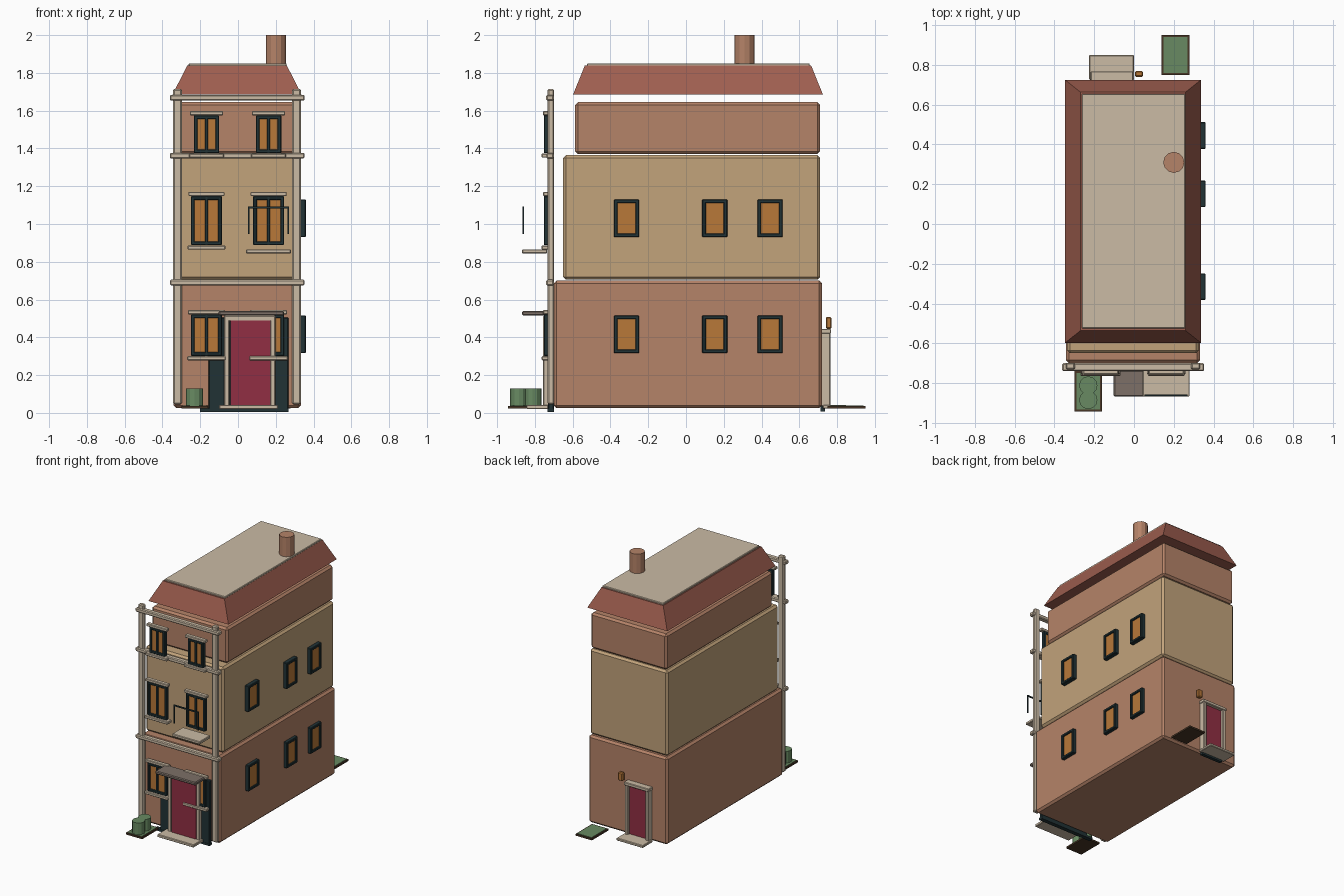
import bpy, bmesh
from mathutils import Vector

cube = bpy.data.objects.get("Cube")
if cube:
    bpy.data.objects.remove(cube, do_unlink=True)


def material(name, r, g, b):
    """Flat material from display values 0-255."""
    lin = [((c / 255 + 0.055) / 1.055) ** 2.4 for c in (r, g, b)] + [1]
    m = bpy.data.materials.new(name)
    m.use_nodes = True
    m.diffuse_color = lin
    bsdf = next(n for n in m.node_tree.nodes if n.type == 'BSDF_PRINCIPLED')
    bsdf.inputs["Base Color"].default_value = lin
    return m


BRICK = material("brick", 181, 131, 104)
TAN = material("tan_plaster", 194, 163, 123)
ROOF = material("roof_tile", 158, 94, 79)
CREAM = material("cream_stone", 203, 187, 165)
TEAL = material("dark_teal", 33, 50, 53)
GLASS = material("amber_glass", 184, 120, 57)
DOOR = material("crimson_door", 145, 47, 67)
GREEN = material("leaf_green", 104, 138, 98)
SLATE = material("canopy_slate", 125, 112, 103)
SOIL = material("dark_brown", 72, 54, 38)


def finish(name, bm, mat, bevel=0):
    if bevel:
        bmesh.ops.bevel(bm, geom=bm.edges[:], offset=bevel, segments=1, affect='EDGES')
    bmesh.ops.recalc_face_normals(bm, faces=bm.faces[:])
    mesh = bpy.data.meshes.new(name)
    bm.to_mesh(mesh)
    bm.free()
    mesh.materials.append(mat)
    obj = bpy.data.objects.new(name, mesh)
    bpy.context.collection.objects.link(obj)
    return obj


def box(name, x, y, z, mat, bevel=0.0, taper=None):
    """Box from (min, max) ranges; taper shrinks the top by (dx, dy)."""
    bm = bmesh.new()
    bmesh.ops.create_cube(bm, size=1)
    lo, hi = Vector((x[0], y[0], z[0])), Vector((x[1], y[1], z[1]))
    for v in bm.verts:
        top = v.co.z > 0
        v.co = Vector([lo[i] + (hi[i] - lo[i]) * (v.co[i] + 0.5) for i in range(3)])
        if taper and top:
            v.co.x += taper[0] if v.co.x < (lo.x + hi.x) / 2 else -taper[0]
            v.co.y += taper[1] if v.co.y < (lo.y + hi.y) / 2 else -taper[1]
    return finish(name, bm, mat, bevel)


def cylinder(name, x, y, z, radius, mat, sides=12):
    bm = bmesh.new()
    bmesh.ops.create_cone(bm, cap_ends=True, segments=sides, radius1=radius,
                          radius2=radius, depth=z[1] - z[0])
    bmesh.ops.translate(bm, verts=bm.verts[:], vec=(x, y, sum(z) / 2))
    return finish(name, bm, mat)


def mid(c, half):
    return (c - half, c + half)


# Stacked storeys, each set back a little further at the front
box("ground_floor", (-0.342, 0.333), (-0.70, 0.72), (0.025, 0.70), BRICK, 0.015)
box("middle_floor", (-0.337, 0.328), (-0.65, 0.71), (0.705, 1.365), TAN, 0.015)
box("upper_floor", (-0.33, 0.32), (-0.587, 0.71), (1.37, 1.645), BRICK, 0.015)

# Roof and chimney
box("mansard_roof", (-0.347, 0.337), (-0.598, 0.725), (1.685, 1.838), ROOF, 0, (0.078, 0.062))
box("roof_cap", (-0.262, 0.258), (-0.525, 0.655), (1.83, 1.85), CREAM, 0.004)
cylinder("chimney", 0.2, 0.31, (1.84, 2.0), 0.053, BRICK)

# Facade frame: corner posts and horizontal bands
for side, x in (("right", -0.32), ("left", 0.31)):
    box(side + "_corner_post", mid(x, 0.023), (-0.732, -0.698), (0.045, 1.715), CREAM, 0.007)
for name, z in (("lower", 0.69), ("middle", 1.362), ("top", 1.668)):
    box(name + "_band", (-0.361, 0.353), (-0.74, -0.70), mid(z, 0.015), CREAM, 0.006)


def front_window(name, x, half, z, sill_half, sill=True):
    """Framed pair of panes with lintel and sill."""
    w = 0.02
    depth = (-0.752, -0.722)
    for s in (-1, 1):
        box(name + "_jamb", mid(x + s * (half - w / 2), w / 2), depth, z, TEAL, 0.004)
    box(name + "_mullion", mid(x, 0.008), depth, z, TEAL, 0.002)
    box(name + "_head", mid(x, half), depth, (z[1] - w, z[1]), TEAL, 0.004)
    box(name + "_foot", mid(x, half), depth, (z[0], z[0] + w), TEAL, 0.004)
    box(name + "_glass", mid(x, half - 0.012), (-0.742, -0.728),
        (z[0] + 0.01, z[1] - 0.01), GLASS)
    box(name + "_lintel", mid(x, sill_half - 0.004), (-0.757, -0.725),
        (z[1], z[1] + 0.022), CREAM, 0.004)
    if sill:
        box(name + "_sill", mid(x, sill_half), (-0.764, -0.712),
            (z[0] - 0.024, z[0] - 0.002), CREAM, 0.004)


for side, x in (("right", -0.167), ("left", 0.162)):
    front_window("ground_window_" + side, x, 0.082, (0.302, 0.522), 0.102)
    front_window("middle_window_" + side, x, 0.082, (0.888, 1.148), 0.1, side == "right")
    front_window("upper_window_" + side, x, 0.067, (1.375, 1.575), 0.092)

# Balcony slab and thin railing
box("balcony_slab", (0.043, 0.28), (-0.868, -0.735), (0.844, 0.866), CREAM, 0.004)
for x in (0.058, 0.265):
    box("balcony_post", mid(x, 0.004), mid(-0.862, 0.004), (0.948, 1.09), TEAL)
box("balcony_rail", (0.054, 0.269), mid(-0.862, 0.004), (1.082, 1.092), TEAL)

# Front entrance
box("entrance_panel", (-0.155, 0.268), (-0.73, -0.70), (0.008, 0.505), TEAL, 0.005)
box("entrance_plinth", (-0.2, 0.268), (-0.732, -0.70), (0.005, 0.022), TEAL)
box("front_door", (-0.04, 0.172), (-0.758, -0.725), (0.035, 0.49), DOOR)
for x in (-0.06, 0.184):
    box("front_door_jamb", mid(x, 0.014), (-0.756, -0.72), (0.035, 0.515), CREAM, 0.004)
box("front_door_head", (-0.074, 0.198), (-0.756, -0.72), (0.485, 0.515), CREAM, 0.004)
box("front_canopy", (-0.102, 0.243), (-0.868, -0.735), (0.515, 0.54), SLATE, 0.006)
box("front_step", (-0.1, 0.212), (-0.845, -0.728), (0.02, 0.042), CREAM, 0.004)

# Side windows on the left wall, two rows
for row, z, wall in (("ground", 0.416, 0.333), ("middle", 1.03, 0.328)):
    for y in (-0.315, 0.152, 0.445):
        name = row + "_side_window"
        depth = (wall - 0.01, 0.36)
        for s in (-1, 1):
            box(name + "_jamb", depth, mid(y + s * 0.057, 0.01), mid(z, 0.1), TEAL, 0.004)
            box(name + "_bar", depth, mid(y, 0.067), mid(z + s * 0.09, 0.01), TEAL, 0.004)
        box(name + "_glass", (wall - 0.005, 0.35), mid(y, 0.055), mid(z, 0.088), GLASS)

# Back entrance and lantern
box("back_plinth", (-0.2, -0.02), (0.712, 0.737), (0.008, 0.05), TEAL)
box("back_door", (-0.19, -0.035), (0.715, 0.742), (0.035, 0.425), DOOR)
for x in (-0.2, -0.022):
    box("back_door_jamb", mid(x, 0.013), (0.715, 0.764), (0.035, 0.43), CREAM, 0.004)
box("back_door_head", (-0.218, -0.004), (0.715, 0.768), (0.42, 0.445), CREAM, 0.004)
box("back_step", (-0.226, 0.0), (0.725, 0.85), (0.022, 0.042), CREAM, 0.004)
box("back_lantern", mid(0.025, 0.02), (0.74, 0.77), (0.445, 0.508), GLASS, 0.006)

# Planting beds, the front one with two round shrubs
for name, x, y in (("front", -0.23, -0.841), ("back", 0.209, 0.85)):
    box(name + "_bed_tray", mid(x, 0.07), mid(y, 0.101), (0.024, 0.037), SOIL)
    box(name + "_bed_grass", mid(x, 0.06), mid(y, 0.091), (0.03, 0.04), GREEN)
for y in (-0.812, -0.885):
    cylinder("shrub", -0.23, y, (0.035, 0.13), 0.046, GREEN)
